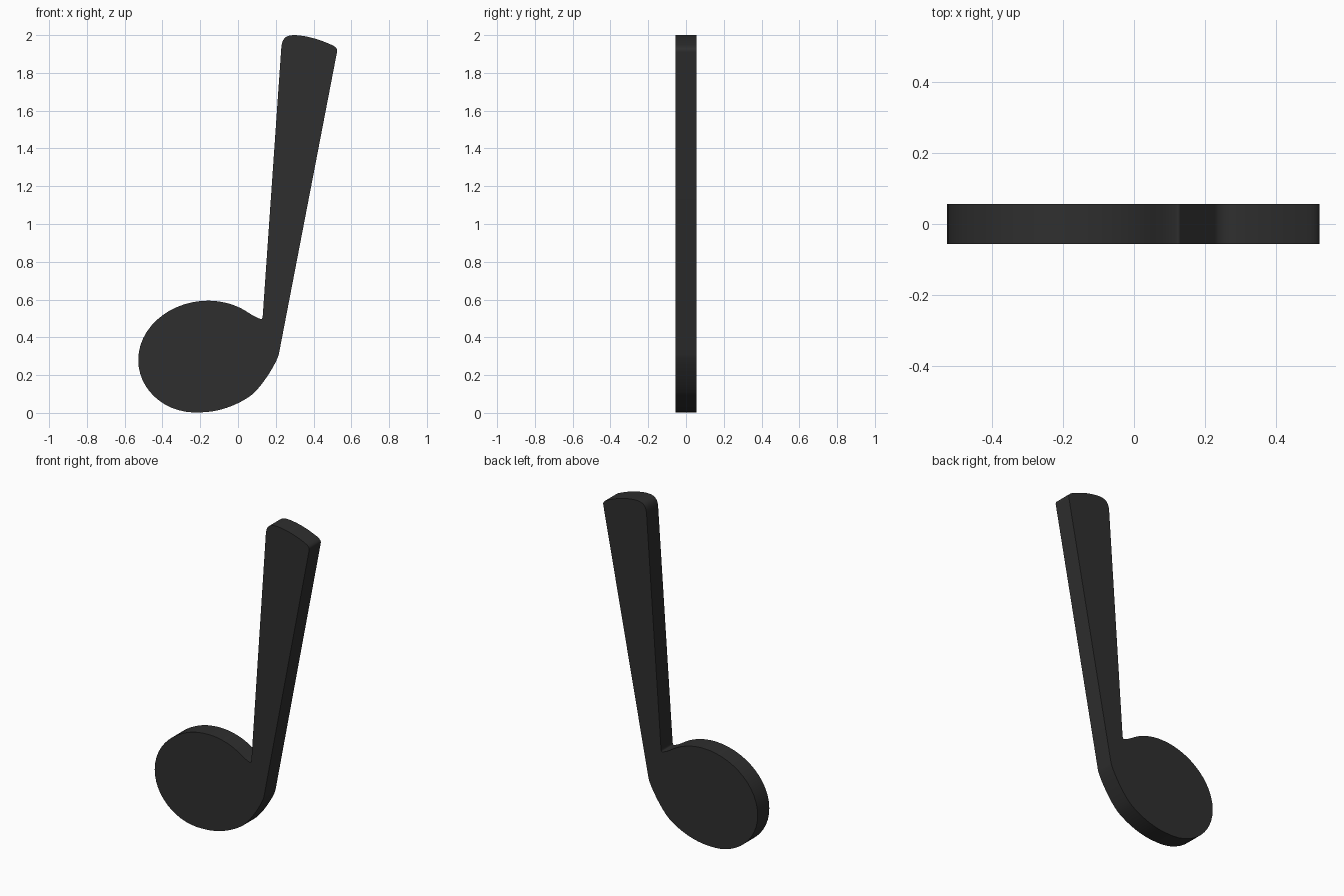
import bpy, bmesh
from mathutils import Vector
from mathutils.geometry import interpolate_bezier

cube = bpy.data.objects.get("Cube")
if cube:
    bpy.data.objects.remove(cube, do_unlink=True)

HALF_DEPTH = 0.0565

# Charcoal material
charcoal = bpy.data.materials.new("charcoal")
charcoal.use_nodes = True
colour = (0.028, 0.028, 0.028, 1)
charcoal.diffuse_color = colour
charcoal.node_tree.nodes["Principled BSDF"].inputs["Base Color"].default_value = colour

# Outline knots in x, z: incoming handle, point, outgoing handle
knots = [
    ((0.227, 1.90), (0.229, 1.93), (0.232, 1.985)),    # stem top left
    ((0.255, 2.0), (0.30, 2.0), (0.36, 1.998)),        # stem top
    ((0.425, 1.978), (0.468, 1.96), (0.505, 1.945)),   # stem top right
    ((0.53, 1.935), (0.524, 1.91), (0.52, 1.89)),      # stem right side
    ((0.226, 0.36), (0.216, 0.31), (0.205, 0.265)),    # stem meets head
    ((0.12, 0.125), (0.06, 0.086), (-0.02, 0.032)),    # head lower right
    ((-0.115, 0.003), (-0.20, 0.003), (-0.375, -0.01)),  # head bottom
    ((-0.528, 0.115), (-0.528, 0.28), (-0.528, 0.46)),  # head left
    ((-0.35, 0.594), (-0.16, 0.594), (-0.07, 0.594)),  # head top
    ((0.0, 0.565), (0.04, 0.54), (0.072, 0.52)),       # head shoulder
    ((0.09, 0.507), (0.118, 0.498), (0.127, 0.495)),   # notch
    ((0.13, 0.50), (0.131, 0.515), (0.133, 0.54)),     # stem left side
]

outline = []
for i, (_, start, out) in enumerate(knots):
    into, end, _ = knots[(i + 1) % len(knots)]
    straight = i in (3, len(knots) - 1)
    steps = 2 if straight else 14
    pts = interpolate_bezier(*(Vector((p[0], 0, p[1])) for p in (start, out, into, end)), steps)
    outline += pts[:-1]

# Flat note extruded along y
bm = bmesh.new()
face = bm.faces.new([bm.verts.new(p - Vector((0, HALF_DEPTH, 0))) for p in outline])
extruded = bmesh.ops.extrude_face_region(bm, geom=[face], use_keep_orig=True)
back = [g for g in extruded["geom"] if isinstance(g, bmesh.types.BMVert)]
bmesh.ops.translate(bm, verts=back, vec=(0, 2 * HALF_DEPTH, 0))
bmesh.ops.recalc_face_normals(bm, faces=bm.faces)
mesh = bpy.data.meshes.new("music_note")
bm.to_mesh(mesh)
bm.free()
mesh.materials.append(charcoal)
note = bpy.data.objects.new("music_note", mesh)
bpy.context.collection.objects.link(note)

# Smooth rim with crisp front and back edges
bpy.ops.object.select_all(action="DESELECT")
note.select_set(True)
bpy.context.view_layer.objects.active = note
bpy.ops.object.shade_smooth_by_angle(angle=0.6)
